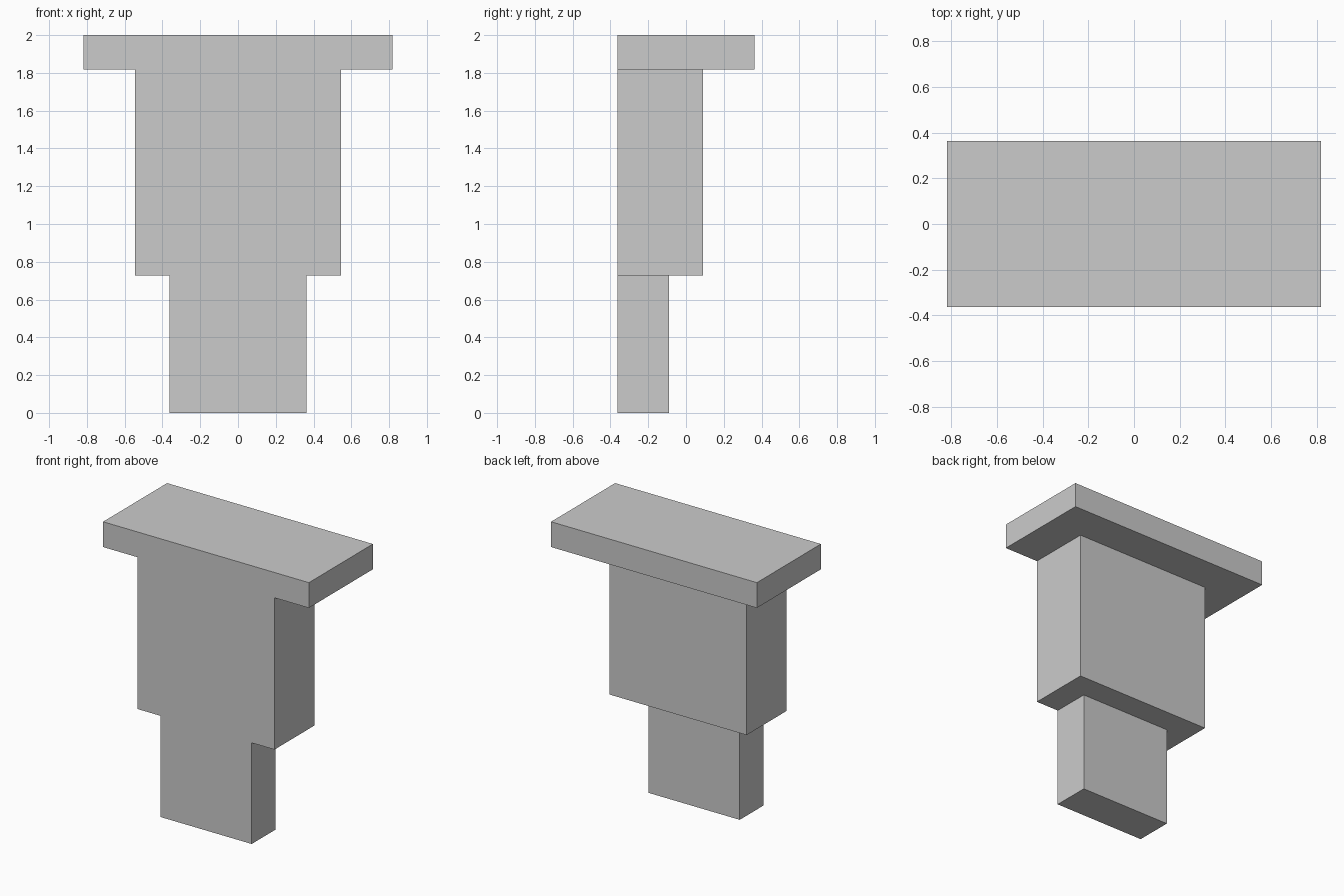
import bpy, bmesh, math

if "Cube" in bpy.data.objects:
    bpy.data.objects.remove(bpy.data.objects["Cube"])

U = 2 / 11          # module: the model is 11 modules tall
FRONT = -2 * U      # shared flush front plane


def block(name, width, depth, z0, z1):
    """Box centred on x, with its front on the shared front plane."""
    bm = bmesh.new()
    bmesh.ops.create_cube(bm, size=1)
    for v in bm.verts:
        v.co.x *= width * U
        v.co.y = FRONT + (v.co.y + 0.5) * depth * U
        v.co.z = (z0 + (v.co.z + 0.5) * (z1 - z0)) * U
    mesh = bpy.data.meshes.new(name)
    bm.to_mesh(mesh)
    bm.free()
    obj = bpy.data.objects.new(name, mesh)
    bpy.context.collection.objects.link(obj)
    return obj


# Stepped tiers, each wider and deeper than the one below
bracket = block("stepped_bracket", 9, 4, 10, 11)
tiers = [block("middle_tier", 6, 2.5, 4, 10),
         block("lower_tier", 4, 1.5, 0, 4)]

# Fuse the tiers into one solid
bpy.context.view_layer.objects.active = bracket
for tier in tiers:
    mod = bracket.modifiers.new("fuse", 'BOOLEAN')
    mod.operation = 'UNION'
    mod.solver = 'EXACT'
    mod.object = tier
    bpy.ops.object.modifier_apply(modifier=mod.name)
    bpy.data.objects.remove(tier, do_unlink=True)

# Merge the flush front into a single flat face
bm = bmesh.new()
bm.from_mesh(bracket.data)
bmesh.ops.remove_doubles(bm, verts=bm.verts, dist=1e-5)
bmesh.ops.dissolve_limit(bm, angle_limit=math.radians(1),
                         verts=bm.verts, edges=bm.edges)
bm.to_mesh(bracket.data)
bm.free()
